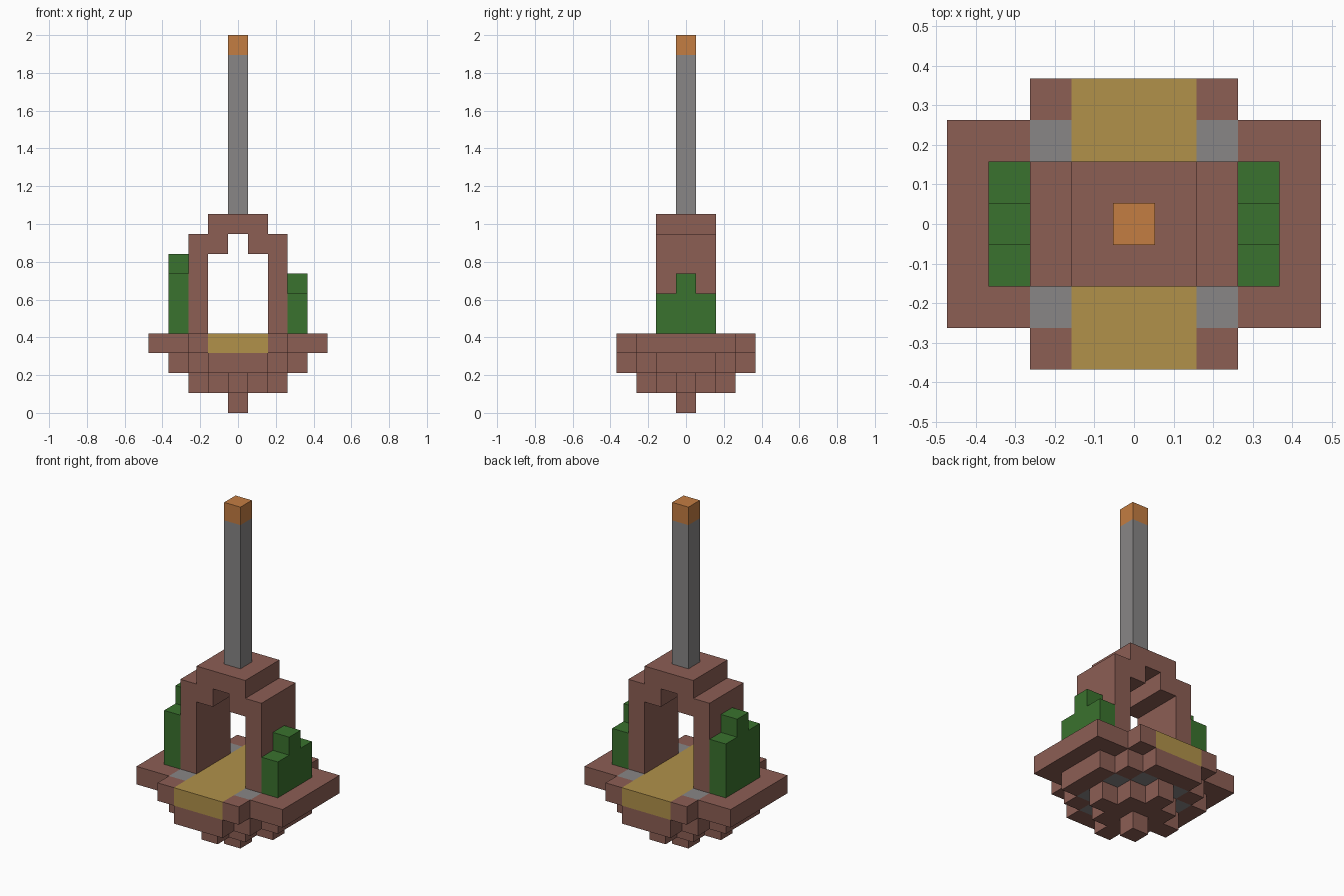
import bpy, bmesh, math
from mathutils import Vector

default = bpy.data.objects.get("Cube")
if default:
    bpy.data.objects.remove(default, do_unlink=True)

U = 2 / 19  # edge of one block


def material(name, rgb):
    lin = [((c / 255 + 0.055) / 1.055) ** 2.4 for c in rgb] + [1]
    m = bpy.data.materials.new(name)
    m.use_nodes = True
    m.diffuse_color = lin
    m.node_tree.nodes["Principled BSDF"].inputs["Base Color"].default_value = lin
    return m


brown = material("brown clay", (140, 94, 84))
gold = material("gold path", (177, 145, 74))
grey = material("grey stone", (136, 134, 134))
green = material("green leaves", (58, 114, 46))
orange = material("orange tip", (196, 125, 66))

owner = {}   # block position -> part name
colours = {}  # part name -> material


def box(part, mat, xs, ys, zs):
    """Fill an inclusive range of blocks; later boxes replace earlier ones."""
    colours[part] = mat
    for x in range(xs[0], xs[1] + 1):
        for y in range(ys[0], ys[1] + 1):
            for z in range(zs[0], zs[1] + 1):
                owner[x, y, z] = part


def centred(part, mat, rx, ry, z0, z1):
    box(part, mat, (-rx, rx), (-ry, ry), (z0, z1))


# Stepped underside
centred("bottom_point", brown, 0, 0, 0, 0)
for r in range(3):
    centred("lower_step", brown, r, 2 - r, 1, 1)
for r in range(1, 4):
    centred("upper_step", brown, r, 4 - r, 2, 2)
centred("upper_step", brown, 2, 2, 2, 2)

# Platform with a path from front to back
centred("platform", brown, 4, 2, 3, 3)
centred("platform", brown, 2, 3, 3, 3)
centred("path", gold, 1, 3, 3, 3)

# Stone blocks set in the platform and its underside
for sx in (-1, 1):
    for sy in (-1, 1):
        for x, y, z in ((2, 2, 3), (1, 2, 2), (2, 1, 2)):
            box("stones", grey, (sx * x, sx * x), (sy * y, sy * y), (z, z))

# Arch
for s in (-1, 1):
    box("arch", brown, (2 * s, 2 * s), (-1, 1), (4, 8))
    box("arch", brown, (s, s), (-1, 1), (8, 8))
centred("arch", brown, 1, 1, 9, 9)

# Bushes beside the arch, the right one taller
for part, x, top in (("left_bush", 3, 5), ("right_bush", -3, 6)):
    box(part, green, (x, x), (-1, 1), (4, top))
    box(part, green, (x, x), (0, 0), (top + 1, top + 1))

# Pole and tip
centred("pole", grey, 0, 0, 10, 17)
centred("pole_tip", orange, 0, 0, 18, 18)

# Outer skin of each part, flat areas merged
AXES = [Vector(a) for a in ((1, 0, 0), (0, 1, 0), (0, 0, 1))]
for part, mat in colours.items():
    bm = bmesh.new()
    for cell in [c for c, p in owner.items() if p == part]:
        centre = Vector(cell) + Vector((0, 0, 0.5))
        for i, axis in enumerate(AXES):
            for s in (-1, 1):
                n = axis * s
                if tuple(int(v) for v in Vector(cell) + n) in owner:
                    continue
                a = AXES[(i + 1) % 3] / 2
                b = AXES[(i + 2) % 3] * s / 2
                mid = centre + n / 2
                bm.faces.new([bm.verts.new((mid + d) * U)
                              for d in (-a - b, a - b, a + b, b - a)])
    bmesh.ops.remove_doubles(bm, verts=bm.verts, dist=U / 100)
    bmesh.ops.dissolve_limit(bm, angle_limit=math.radians(1),
                             verts=bm.verts, edges=bm.edges)
    mesh = bpy.data.meshes.new(part)
    bm.to_mesh(mesh)
    bm.free()
    mesh.materials.append(mat)
    bpy.context.collection.objects.link(bpy.data.objects.new(part, mesh))
